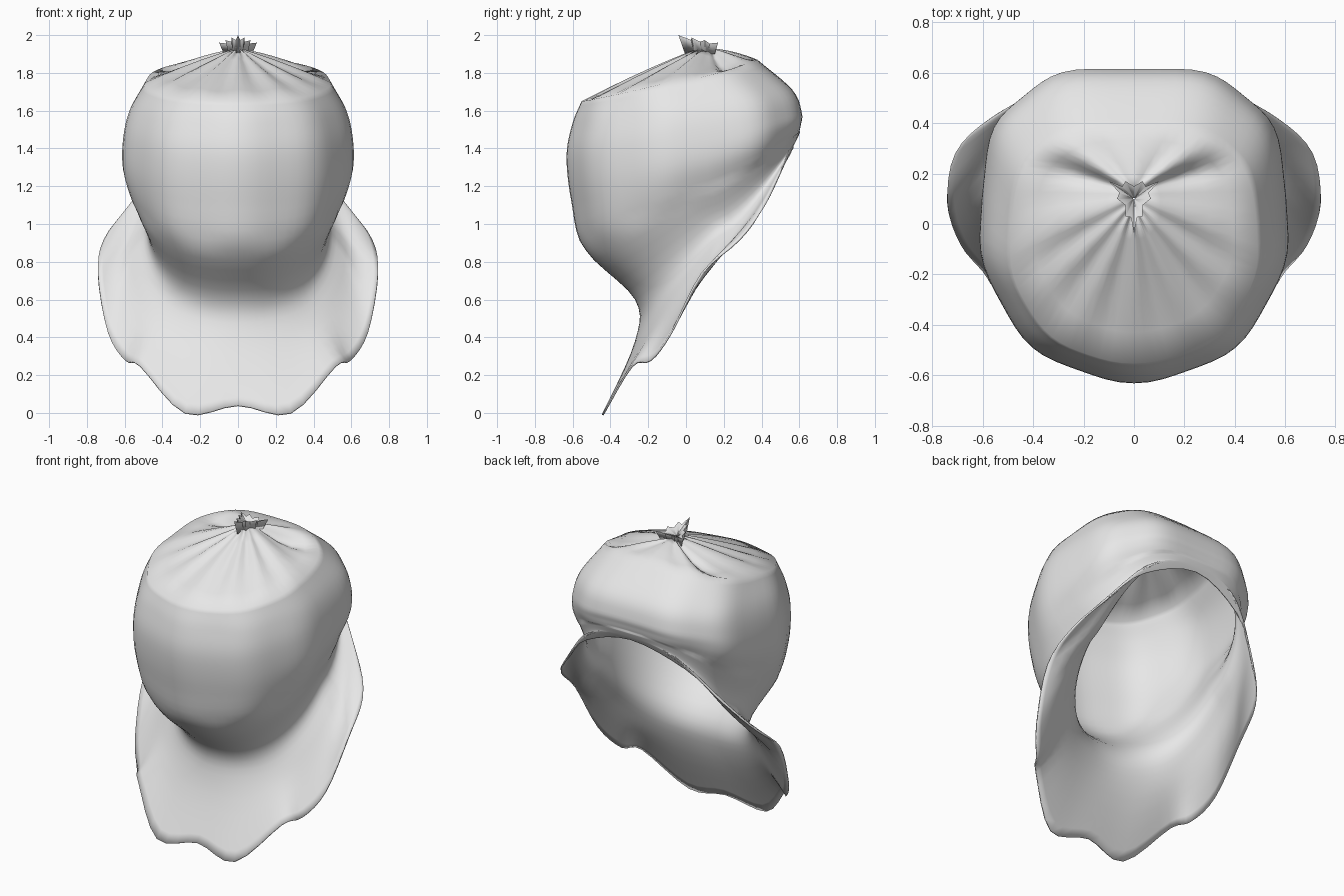
import bpy
import bmesh
import math
from mathutils import Vector

cube = bpy.data.objects.get("Cube")
if cube:
    bpy.data.objects.remove(cube, do_unlink=True)

cloth = bpy.data.materials.new("light_grey_cloth")
cloth.use_nodes = True
GREY = (0.8, 0.8, 0.8, 1)
cloth.diffuse_color = GREY
cloth.node_tree.nodes["Principled BSDF"].inputs["Base Color"].default_value = GREY

SIDES = 72
STEPS = 5

# Tilted rings from the gathered top to the flare:
# half width, front y, back y, front z, back z
RINGS = [
    (0.01, 0.06, 0.14, 1.93, 1.93),
    (0.49, -0.55, 0.38, 1.65, 1.87),
    (0.57, -0.595, 0.57, 1.53, 1.71),
    (0.605, -0.625, 0.62, 1.36, 1.59),
    (0.605, -0.60, 0.615, 1.12, 1.53),
    (0.55, -0.53, 0.605, 0.86, 1.49),
    (0.48, -0.27, 0.595, 0.60, 1.465),
    (0.57, -0.27, 0.585, 0.38, 1.445),
]

# Half of the scalloped rim of the mouth, from front to back, then mirrored
HALF_RIM = [Vector(p) for p in (
    (0, -0.42, 0.04), (0.28, -0.44, 0), (0.52, -0.29, 0.25), (0.60, -0.19, 0.28),
    (0.69, -0.08, 0.43), (0.74, 0.08, 0.74), (0.71, 0.28, 0.92),
    (0.57, 0.42, 1.10), (0.36, 0.52, 1.31), (0, 0.575, 1.43))]
RIM = HALF_RIM + [Vector((-p.x, p.y, p.z)) for p in HALF_RIM[-2:0:-1]]


def spline(a, b, c, d, u):
    """Smooth curve between b and c."""
    return 0.5 * (2 * b + (c - a) * u + (2 * a - 5 * b + 4 * c - d) * u ** 2
                  + (3 * b - a - 3 * c + d) * u ** 3)


def soft(v, power):
    return math.copysign(abs(v) ** power, v)


def ring_point(ring, t):
    """Rounded at the front, squarer at the back."""
    w, yf, yb, zf, zb = ring
    power = 0.95 if math.cos(t) > 0 else 0.72
    along = (1 - soft(math.cos(t), power)) / 2
    rise = ((1 - math.cos(t)) / 2) ** 1.15
    return Vector((w * soft(math.sin(t), power), yf + (yb - yf) * along,
                   zf + (zb - zf) * rise))


def rim_point(t):
    f = t / (2 * math.pi) * len(RIM)
    k = int(f)
    return spline(*[RIM[(k + j) % len(RIM)] for j in (-1, 0, 1, 2)], f - k)


def rail(t):
    """One strip of cloth from the gather down to the rim."""
    keys = [ring_point(r, t) for r in RINGS] + [rim_point(t)]
    pts = []
    for i in range(len(keys) - 1):
        b, c = keys[i], keys[i + 1]
        a = keys[i - 1] if i > 1 else b.lerp(c, -1)
        d = keys[min(i + 2, len(keys) - 1)]
        for j in range(STEPS):
            u = j / STEPS
            p = b.lerp(c, u) if i == 0 else spline(a, b, c, d, u)
            # Pleats fan out of the gather, with a deep fold on each back side
            fan = math.sin(math.pi * u) if i == 0 else 0
            p.z += 0.01 * fan * math.cos(12 * t)
            fold = math.exp(-((abs(t - math.pi) - 0.95) / 0.25) ** 2)
            p.z -= 0.06 * fan * fold
            # Gentle waves around the bulge
            wave = 1 + 0.012 * math.cos(9 * t) * min((i + u) / 2, 1) * (i < 5)
            pts.append(Vector((p.x * wave, p.y * wave, p.z)))
    return pts + [keys[-1]]


def mesh_object(name, columns, thickness, angle):
    bm = bmesh.new()
    cols = [[bm.verts.new(p) for p in col] for col in columns]
    for k, col in enumerate(cols):
        nxt = cols[(k + 1) % len(cols)]
        for i in range(len(col) - 1):
            bm.faces.new((col[i], col[i + 1], nxt[i + 1], nxt[i]))
    mesh = bpy.data.meshes.new(name)
    bm.to_mesh(mesh)
    bm.free()
    mesh.materials.append(cloth)
    obj = bpy.data.objects.new(name, mesh)
    bpy.context.collection.objects.link(obj)
    solid = obj.modifiers.new("cloth_thickness", "SOLIDIFY")
    solid.thickness = thickness
    solid.offset = -1
    bpy.ops.object.select_all(action="DESELECT")
    obj.select_set(True)
    bpy.context.view_layer.objects.active = obj
    bpy.ops.object.shade_smooth_by_angle(angle=math.radians(angle))
    return obj


# Cloth bag with its flared mouth
angles = [2 * math.pi * k / SIDES for k in range(SIDES)]
mesh_object("cloth_bag", [rail(t) for t in angles], 0.01, 65)

# Crumpled three-cornered tuft standing on the gather
corners = [Vector(p) for p in ((0, -0.04, 2.0), (0.1, 0.17, 1.96), (-0.1, 0.17, 1.96))]
centre = Vector((0, 0.1, 1.93))
FOLDS = 6
tuft = []
for k in range(3 * FOLDS):
    side, step = divmod(k, FOLDS)
    top = corners[side].lerp(corners[(side + 1) % 3], step / FOLDS)
    if k % 2:
        top = top.lerp(centre, 0.3)
    foot = top.lerp(centre, 0.25)
    foot.z = 1.9
    tuft.append([centre.lerp(top, 0.05), top, foot])
mesh_object("gathered_tuft", tuft, 0.004, 20)
